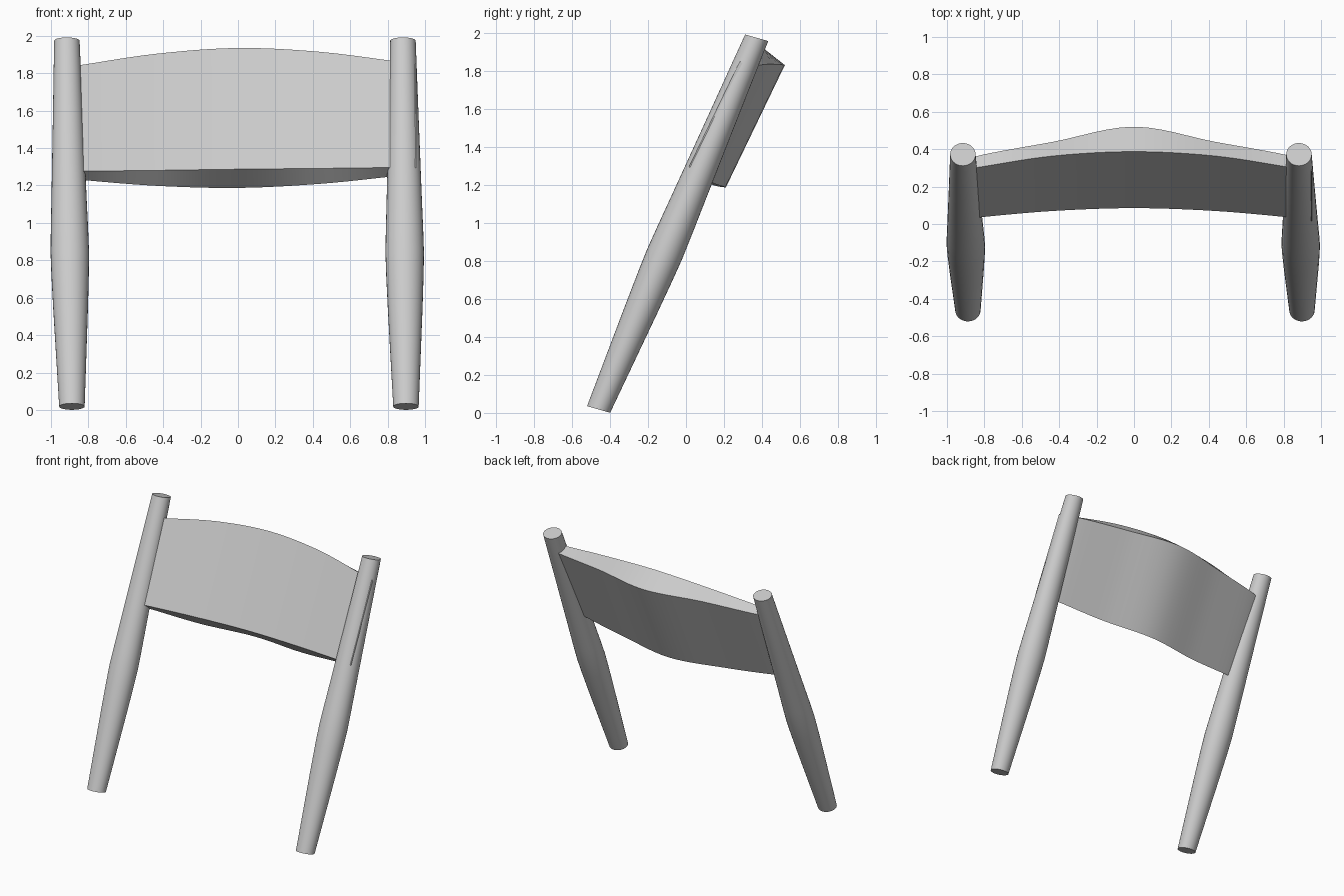
import bpy, bmesh, math
from mathutils import Vector

if "Cube" in bpy.data.objects:
    bpy.data.objects.remove(bpy.data.objects["Cube"])

grey = bpy.data.materials.new("plain grey")
grey.diffuse_color = (0.6, 0.6, 0.6, 1)
grey.use_nodes = True
grey.node_tree.nodes["Principled BSDF"].inputs["Base Color"].default_value = grey.diffuse_color


def make_object(name, rings):
    """Skin a list of closed rings and cap both ends."""
    bm = bmesh.new()
    loops = [[bm.verts.new(p) for p in ring] for ring in rings]
    n = len(loops[0])
    for a, b in zip(loops, loops[1:]):
        for i in range(n):
            j = (i + 1) % n
            bm.faces.new((a[i], a[j], b[j], b[i]))
    bm.faces.new(loops[0])
    bm.faces.new(loops[-1])
    bmesh.ops.recalc_face_normals(bm, faces=bm.faces)
    mesh = bpy.data.meshes.new(name)
    bm.to_mesh(mesh)
    bm.free()
    obj = bpy.data.objects.new(name, mesh)
    bpy.context.collection.objects.link(obj)
    mesh.materials.append(grey)
    bpy.ops.object.select_all(action='DESELECT')
    obj.select_set(True)
    bpy.context.view_layer.objects.active = obj
    bpy.ops.object.shade_smooth_by_angle(angle=math.radians(30))
    return obj


# Leaning posts, thickest below the middle, with slightly tilted end cuts
PROFILE = [(0, .068), (.14, .081), (.27, .093), (.36, .1), (.42, .103),
           (.48, .1), (.57, .094), (.78, .081), (1, .068)]
TILT = math.radians(16)


def post(name, bottom, top):
    rings = []
    for t, r in PROFILE:
        c = Vector(bottom).lerp(Vector(top), t)
        ring = []
        for i in range(32):
            a = math.tau * i / 32
            ring.append(c + Vector((r * math.cos(a),
                                    r * .93 * math.sin(a) * math.cos(TILT),
                                    -r * .93 * math.sin(a) * math.sin(TILT))))
        rings.append(ring)
    make_object(name, rings)


post("left_post", (-.888, -.46, .018), (-.915, .372, 1.974))
post("right_post", (.898, -.46, .018), (.882, .372, 1.974))

# Curved backrest: x, then (y, z) of front top, back top, back bottom, front bottom
HALF = [(0, .387, 1.935, .52, 1.83, .21, 1.187, .085, 1.287),
        (.43, .364, 1.91, .44, 1.83, .145, 1.203, .07, 1.286),
        (.82, .305, 1.857, .368, 1.818, .092, 1.238, .036, 1.286),
        (.953, .283, 1.838, .318, 1.81, .05, 1.255, .016, 1.284)]
stations = [(-s[0],) + s[1:] for s in HALF[:0:-1]] + HALF


def spline(p0, p1, p2, p3, t):
    return [.5 * (2 * b + (c - a) * t + (2 * a - 5 * b + 4 * c - d) * t * t
                  + (3 * b - a - 3 * c + d) * t ** 3)
            for a, b, c, d in zip(p0, p1, p2, p3)]


STEPS = 6
last = len(stations) - 1
rings = []
for k in range(last * STEPS + 1):
    i = min(k // STEPS, last - 1)
    s = spline(stations[max(i - 1, 0)], stations[i], stations[i + 1],
               stations[min(i + 2, last)], k / STEPS - i)
    x = s[0]
    rings.append([Vector((x, s[j], s[j + 1] + .012 * x)) for j in (1, 3, 5, 7)])
make_object("backrest", rings)
